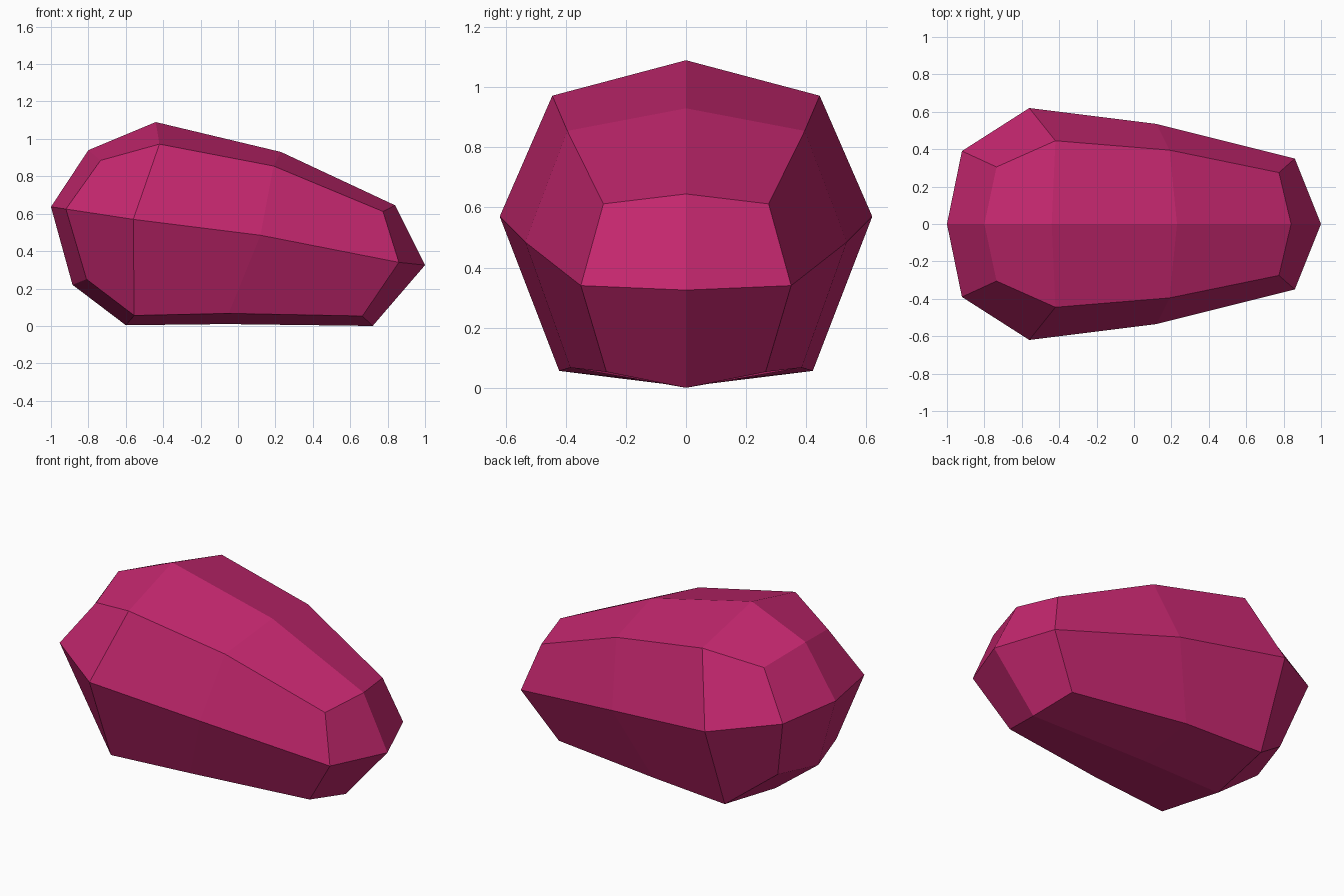
import bpy
import bmesh

cube = bpy.data.objects.get("Cube")
if cube:
    bpy.data.objects.remove(cube, do_unlink=True)

# One flat colour for the whole stone
pink = bpy.data.materials.new("raspberry_pink")
pink.use_nodes = True
colour = (0.55, 0.02, 0.156, 1.0)
pink.diffuse_color = colour
shader = next(n for n in pink.node_tree.nodes if n.type == 'BSDF_PRINCIPLED')
shader.inputs["Base Color"].default_value = colour
shader.inputs["Roughness"].default_value = 0.8

# Half rings along the length, each from the top ridge round to the keel
half_rings = [
    [(-.8, 0, .94), (-.735, .305, .885), (-.92, .39, .625), (-.81, .28, .25), (-.885, 0, .22)],
    [(-.44, 0, 1.09), (-.42, .445, .972), (-.56, .62, .57), (-.555, .422, .056), (-.6, 0, .004)],
    [(.23, 0, .93), (.19, .395, .855), (.12, .535, .485), (-.05, .385, .067), (-.06, 0, .01)],
    [(.84, 0, .645), (.775, .275, .612), (.86, .35, .34), (.665, .265, .053), (.72, 0, 0)],
]
blunt_tip = (-1, 0, .637)
narrow_tip = (1, 0, .325)


def add_tip(bm, ring, point, flip):
    """Close one end with two quads that meet at the tip."""
    tip = bm.verts.new(point)
    for start in (0, 2):
        corners = [tip] + ring[start:start + 3]
        bm.faces.new(corners[::-1] if flip else corners)


bm = bmesh.new()
rings = [[bm.verts.new(point) for point in ring] for ring in half_rings]

# Flat facets between neighbouring rings
for ring, following in zip(rings, rings[1:]):
    for i in range(len(ring) - 1):
        bm.faces.new((ring[i], following[i], following[i + 1], ring[i + 1]))

# Pointed end caps
add_tip(bm, rings[0], blunt_tip, False)
add_tip(bm, rings[-1], narrow_tip, True)

mesh = bpy.data.meshes.new("faceted_stone")
bm.to_mesh(mesh)
bm.free()
mesh.materials.append(pink)
stone = bpy.data.objects.new("faceted_stone", mesh)
bpy.context.collection.objects.link(stone)

# Mirror the half to complete the stone
mirror = stone.modifiers.new("mirror_sides", 'MIRROR')
mirror.use_axis = (False, True, False)
mirror.use_clip = True
mirror.merge_threshold = 0.001
